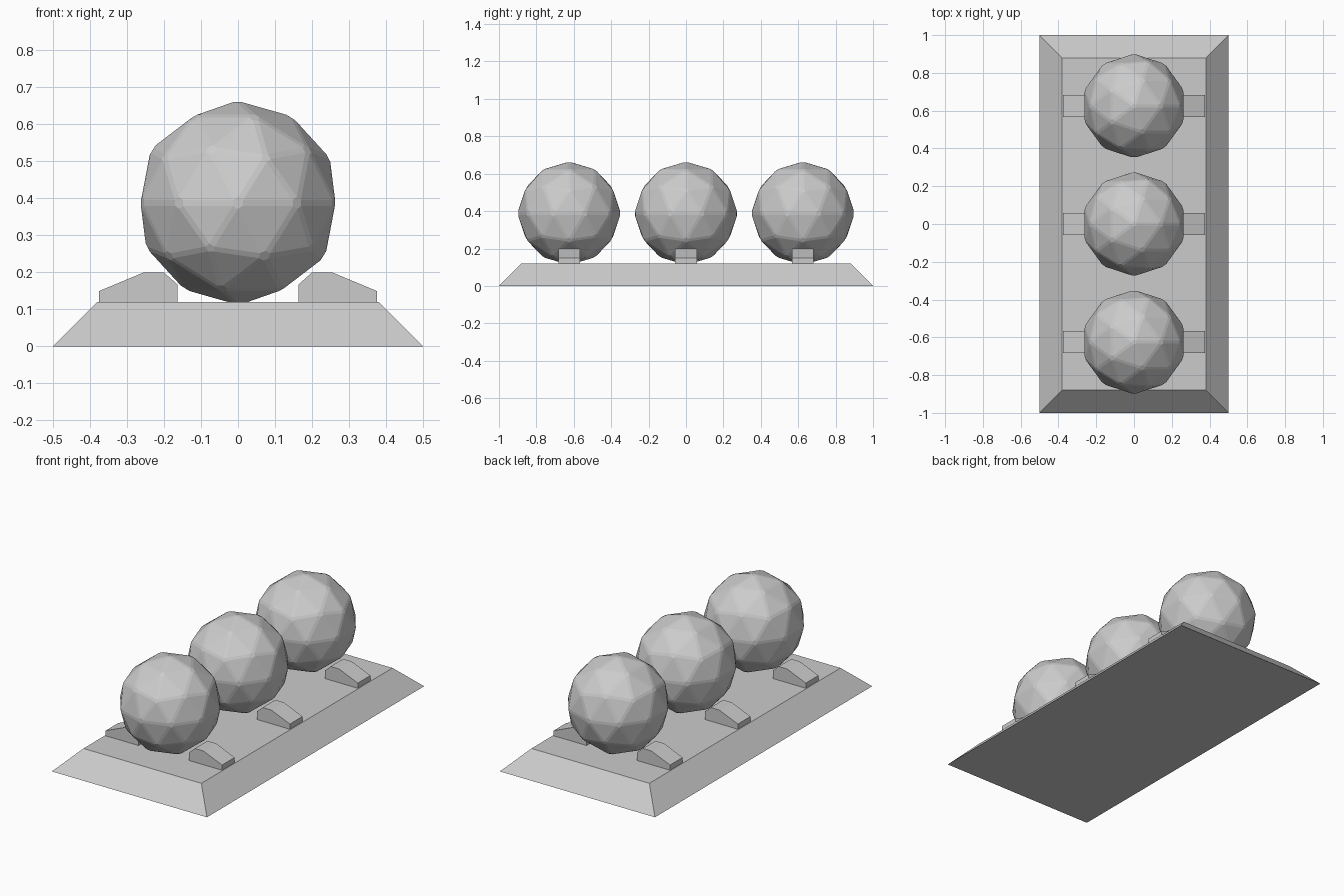
import bpy, bmesh

if "Cube" in bpy.data.objects:
    bpy.data.objects.remove(bpy.data.objects["Cube"])


def add_object(name, bm, location=(0, 0, 0)):
    bmesh.ops.recalc_face_normals(bm, faces=bm.faces)
    mesh = bpy.data.meshes.new(name)
    bm.to_mesh(mesh)
    bm.free()
    obj = bpy.data.objects.new(name, mesh)
    obj.location = location
    bpy.context.collection.objects.link(obj)
    return obj


# Base slab with sloping sides
bm = bmesh.new()
rings = []
for hx, hy, z in ((0.5, 1.0, 0.0), (0.38, 0.88, 0.12)):
    rings.append([bm.verts.new((sx * hx, sy * hy, z))
                  for sx, sy in ((-1, -1), (1, -1), (1, 1), (-1, 1))])
low, high = rings
bm.faces.new(low[::-1])
bm.faces.new(high)
for i in range(4):
    j = (i + 1) % 4
    bm.faces.new((low[i], low[j], high[j], high[i]))
add_object("base", bm)

# Chock profile (x, z), extruded along y
CHOCK = [(0.163, 0.115), (0.163, 0.167), (0.2, 0.2), (0.255, 0.2),
         (0.375, 0.15), (0.375, 0.115)]


def chock(name, side, y):
    bm = bmesh.new()
    face = bm.faces.new([bm.verts.new((side * x, -0.058, z)) for x, z in CHOCK])
    ext = bmesh.ops.extrude_face_region(bm, geom=[face])
    verts = [g for g in ext["geom"] if isinstance(g, bmesh.types.BMVert)]
    bmesh.ops.translate(bm, verts=verts, vec=(0, 0.116, 0))
    add_object(name, bm, (0, y, 0))


# Three faceted balls, each held by a pair of chocks
for label, y in (("front", -0.625), ("middle", 0.0), ("back", 0.625)):
    bm = bmesh.new()
    bmesh.ops.create_icosphere(bm, subdivisions=2, radius=0.277)
    ball = add_object(label + "_ball", bm, (0, y, 0.388))
    bevel = ball.modifiers.new("soft_edges", 'BEVEL')
    bevel.width = 0.008
    bevel.segments = 1
    bevel.limit_method = 'NONE'
    chock(label + "_left_chock", -1, y)
    chock(label + "_right_chock", 1, y)
